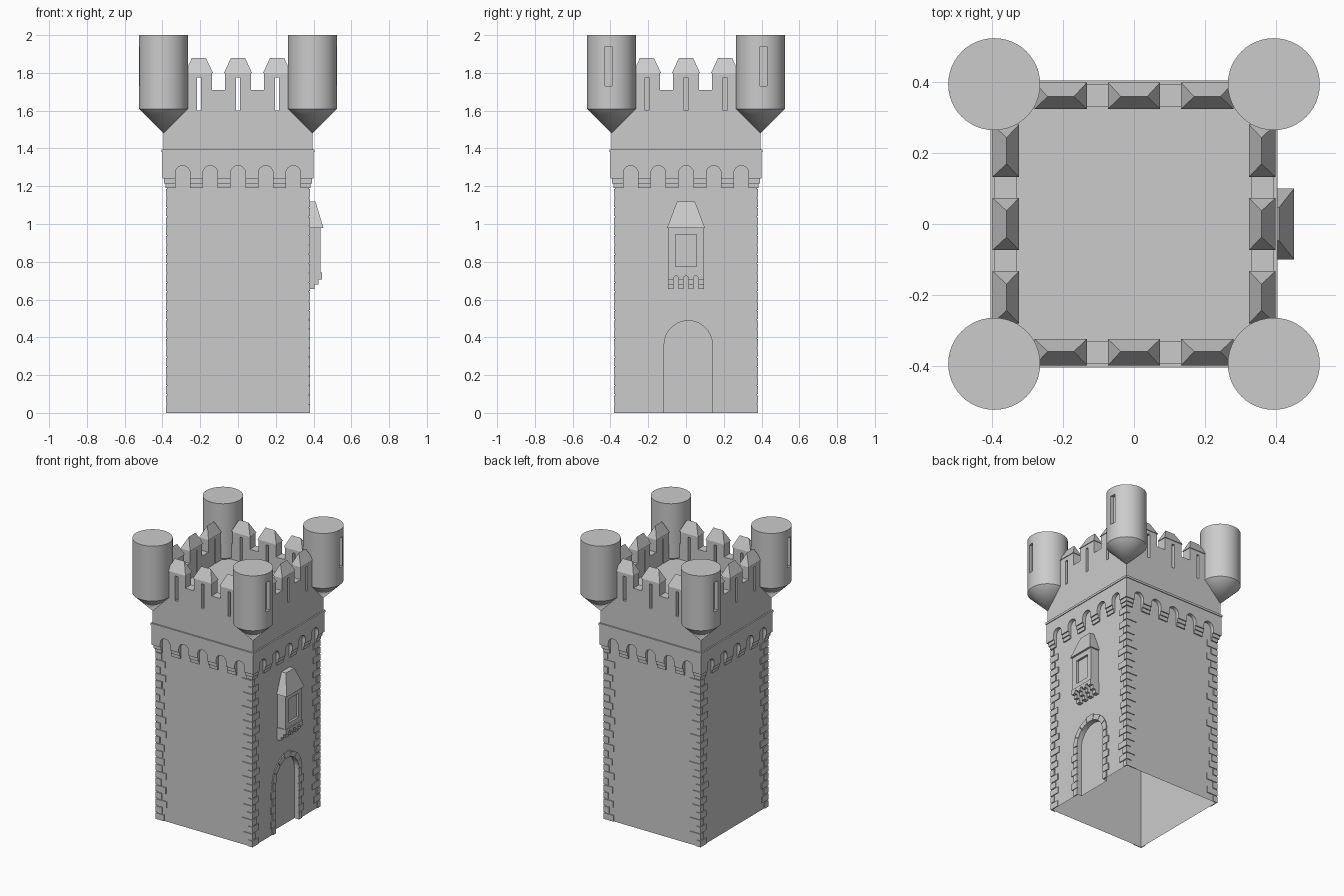
import bpy, bmesh, math, random

if "Cube" in bpy.data.objects:
    bpy.data.objects.remove(bpy.data.objects["Cube"])

random.seed(4)
H = 0.375          # half width of the shaft


def P(k, u, d, z):
    """Point on side k (0 front, 1 right, 2 back, 3 left): u along, d outward."""
    x, y = u, -d
    for _ in range(k):
        x, y = -y, x
    return (x, y, z)


def prism(bm, k, pts, d0, d1):
    """Extrude a (u, z) outline on side k from depth d0 to d1."""
    a = [bm.verts.new(P(k, u, d0, z)) for u, z in pts]
    b = [bm.verts.new(P(k, u, d1, z)) for u, z in pts]
    faces = [bm.faces.new(a[::-1]), bm.faces.new(b)]
    n = len(pts)
    for i in range(n):
        j = (i + 1) % n
        faces.append(bm.faces.new((a[i], a[j], b[j], b[i])))
    bmesh.ops.recalc_face_normals(bm, faces=faces)


def box(bm, k, u0, u1, z0, z1, d0, d1):
    prism(bm, k, [(u0, z0), (u1, z0), (u1, z1), (u0, z1)], d0, d1)


def hull(bm, pts):
    vs = [bm.verts.new(p) for p in pts]
    bmesh.ops.convex_hull(bm, input=vs)


def arc(c, r, z, n=12):
    """Half circle outline running left to right over the top."""
    return [(c - r * math.cos(math.pi * i / n), z + r * math.sin(math.pi * i / n))
            for i in range(n + 1)]


def arcade(bm, k, half, centres, r, z0, spring, z1, d0, d1):
    """Band with round-topped notches cut into its lower edge."""
    pts = [(-half, z0)]
    for c in centres:
        pts += [(c - r, z0)] + arc(c, r, spring) + [(c + r, z0)]
    pts += [(half, z0), (half, z1), (-half, z1)]
    prism(bm, k, pts, d0, d1)


def finish(bm, name):
    me = bpy.data.meshes.new(name)
    bm.to_mesh(me)
    bm.free()
    ob = bpy.data.objects.new(name, me)
    bpy.context.collection.objects.link(ob)
    return ob


# Shaft: thin shell open underneath, with the arched door sunk in the right side
DC, DR, DS = 0.012, 0.128, 0.36
door = [(DC - DR, 0)] + arc(DC, DR, DS, 20) + [(DC + DR, 0)]
bm = bmesh.new()
for k in range(4):
    notch = door if k == 1 else []
    pts = [(-H, 0)] + notch + [(H, 0), (H, 1.39), (-H, 1.39)]
    bm.faces.new([bm.verts.new(P(k, u, H, z)) for u, z in pts])
front = [bm.verts.new(P(1, u, H, z)) for u, z in door]
back = [bm.verts.new(P(1, u, H - 0.03, z)) for u, z in door]
bm.faces.new(back[::-1])
for i in range(len(door) - 1):
    bm.faces.new((front[i], front[i + 1], back[i + 1], back[i]))
bmesh.ops.remove_doubles(bm, verts=bm.verts, dist=1e-5)
bmesh.ops.recalc_face_normals(bm, faces=bm.faces)
finish(bm, "shaft")

# Corner quoins, alternating long and short
bm = bmesh.new()
N = 24
h = 1.19 / N
for k in range(4):
    for i in range(N):
        a, b = (0.07, 0.035) if i % 2 else (0.035, 0.07)
        a += random.uniform(-0.012, 0.012)
        b += random.uniform(-0.012, 0.012)
        z0, z1 = i * h, (i + 1) * h - 0.006
        box(bm, k, H - a, H + 0.006, z0, z1, H, H + 0.006)
        box(bm, (k + 1) % 4, -H - 0.006, -H + b, z0, z1, H, H + 0.006)
finish(bm, "corner_quoins")

# Door surround: jamb blocks and arch stones
bm = bmesh.new()
for s in (-1, 1):
    for i in range(7):
        w = 0.055 if i % 2 else 0.035
        z0, z1 = i * DS / 7, (i + 1) * DS / 7 - 0.004
        u = sorted((DC + s * DR, DC + s * (DR + w)))
        box(bm, 1, u[0], u[1], z0, z1, H, H + 0.007)
for i in range(7):
    a0, a1 = math.pi * i / 7 + 0.012, math.pi * (i + 1) / 7 - 0.012
    ro = DR + (0.045 if i == 3 else 0.037)
    ring = [(DR, a0), (ro, a0), (ro, (a0 + a1) / 2), (ro, a1), (DR, a1), (DR, (a0 + a1) / 2)]
    prism(bm, 1, [(DC + r * math.cos(a), DS + r * math.sin(a)) for r, a in ring], H, H + 0.007)
finish(bm, "door_surround")

# Stepped arcade under the battlements and the string course above it
bm = bmesh.new()
centres = [-0.293, -0.147, 0, 0.147, 0.293]
for k in range(4):
    for z0, d0, d1 in ((1.19, H, 0.384), (1.215, 0.384, 0.392), (1.24, 0.392, 0.40)):
        arcade(bm, k, d1, centres, 0.039, z0, 1.27, 1.38, d0, d1)
finish(bm, "corbel_arcade")
bm = bmesh.new()
for k in range(4):
    box(bm, k, -0.405, 0.405, 1.38, 1.395, 0.37, 0.405)
finish(bm, "string_course")

# Upper walls and roof deck
W = 0.395
bm = bmesh.new()
for k in range(4):
    bm.faces.new([bm.verts.new(P(k, u, W, z)) for u, z in ((-W, 1.39), (W, 1.39), (W, 1.6), (-W, 1.6))])
bm.faces.new([bm.verts.new((x, y, 1.6)) for x, y in ((-W, -W), (W, -W), (W, W), (-W, W))])
bmesh.ops.remove_doubles(bm, verts=bm.verts, dist=1e-5)
finish(bm, "upper_walls")

# Parapet with merlons, arrow slits and hipped caps
bm = bmesh.new()
caps = bmesh.new()
mer = (-0.207, 0, 0.207)
for k in range(4):
    low = [(-0.33, 1.6)]
    top = [(-0.33, 1.71)]
    for c in mer:
        low += [(c - 0.01, 1.6), (c - 0.01, 1.775), (c + 0.01, 1.775), (c + 0.01, 1.6)]
        top += [(c - 0.069, 1.71), (c - 0.069, 1.8), (c + 0.069, 1.8), (c + 0.069, 1.71)]
    low.append((0.33, 1.6))
    top.append((0.33, 1.71))
    prism(bm, k, low + top[::-1], 0.33, W)
    for c in mer:
        if k % 2:   # blind slits on the sides
            box(bm, k, c - 0.012, c + 0.012, 1.6, 1.78, 0.335, 0.37)
        hull(caps, [P(k, c + su * 0.074, d, 1.8) for su in (-1, 1) for d in (0.325, 0.4)]
             + [P(k, c + su * 0.037, 0.36, 1.88) for su in (-1, 1)])
finish(bm, "parapet")
finish(caps, "merlon_caps")

# Corner turrets on inverted cones, with blind slits cut in
bm = bmesh.new()
cut = bmesh.new()
S = 48
for sx in (-1, 1):
    for sy in (-1, 1):
        def ring(z):
            return [bm.verts.new((sx * W + 0.13 * math.cos(2 * math.pi * i / S),
                                  sy * W + 0.13 * math.sin(2 * math.pi * i / S), z)) for i in range(S)]
        a, b = ring(1.61), ring(2.0)
        tip = bm.verts.new((sx * W, sy * W, 1.48))
        bm.faces.new(b)
        for i in range(S):
            j = (i + 1) % S
            bm.faces.new((a[i], a[j], b[j], b[i]))
            bm.faces.new((tip, a[j], a[i]))
        box(cut, 1 if sx > 0 else 3, sx * sy * 0.41 - 0.018, sx * sy * 0.41 + 0.018, 1.73, 1.94, 0.5, 0.56)
turrets = finish(bm, "corner_turrets")
cutter = finish(cut, "turret_slit_cutter")
cutter.hide_render = True
cutter.hide_viewport = True
bpy.context.view_layer.objects.active = turrets
turrets.select_set(True)
bpy.ops.object.shade_smooth_by_angle(angle=math.radians(30))
mod = turrets.modifiers.new("slits", 'BOOLEAN')
mod.object = cutter
mod.operation = 'DIFFERENCE'
mod.solver = 'EXACT'

# Bay window on the right side: body, frame, hipped roof and stepped corbels
bm = bmesh.new()
box(bm, 1, -0.09, 0.09, 0.74, 0.98, H, 0.422)
for s in (-1, 1):
    u = sorted((s * 0.055, s * 0.092))
    box(bm, 1, u[0], u[1], 0.74, 0.98, 0.422, 0.438)
box(bm, 1, -0.055, 0.055, 0.74, 0.775, 0.422, 0.438)
box(bm, 1, -0.055, 0.055, 0.945, 0.98, 0.422, 0.438)
finish(bm, "bay_window")
bm = bmesh.new()
hull(bm, [P(1, s * 0.1, d, 0.98) for s in (-1, 1) for d in (H, 0.452)]
     + [P(1, s * 0.047, d, 1.12) for s in (-1, 1) for d in (H, 0.41)])
finish(bm, "bay_roof")
bm = bmesh.new()
for z0, d0, d1 in ((0.655, H, 0.405), (0.68, 0.405, 0.425), (0.705, 0.425, 0.444)):
    arcade(bm, 1, 0.095, (-0.052, 0, 0.052), 0.013, z0, 0.712, 0.742, d0, d1)
finish(bm, "bay_corbels")
